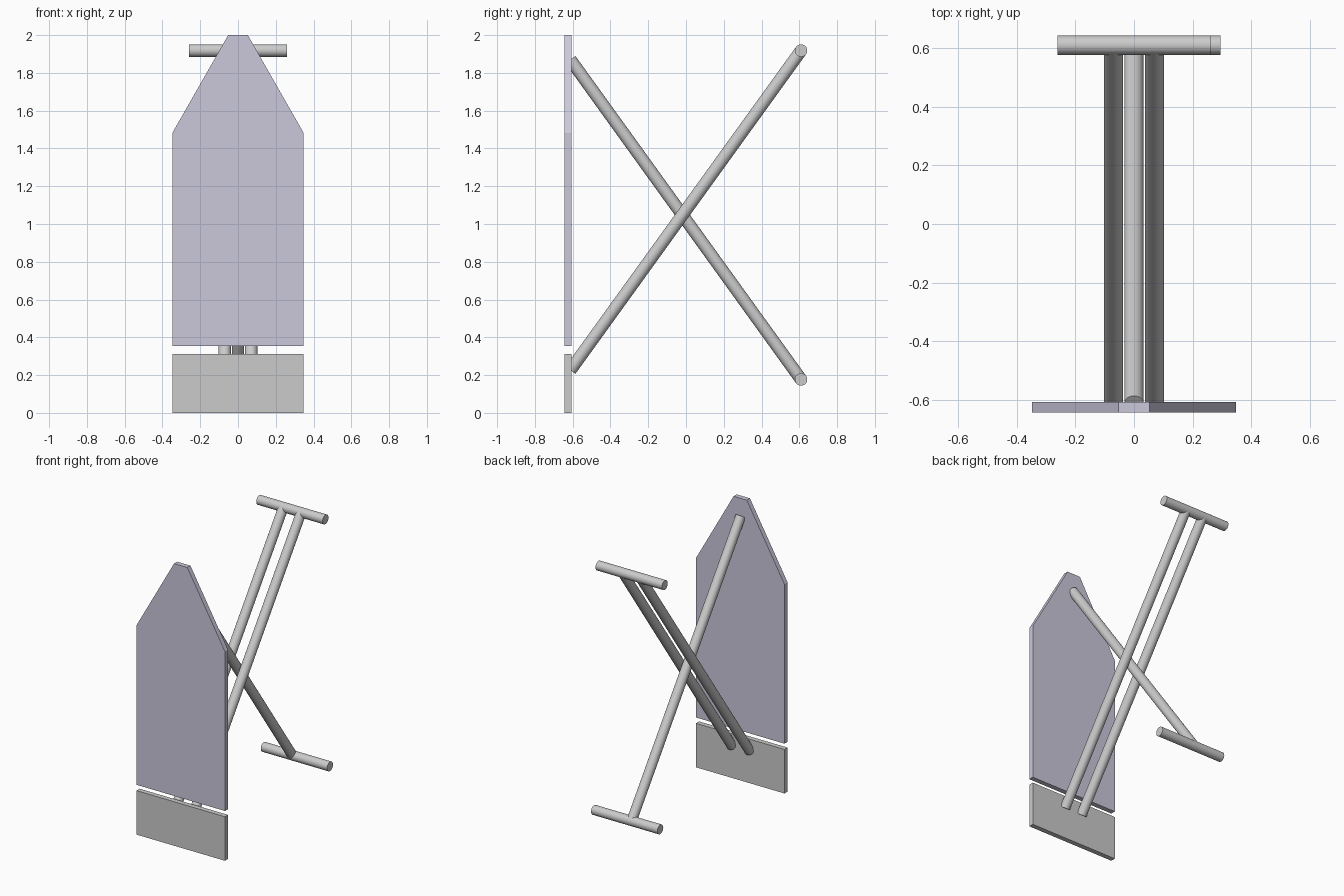
import bpy, bmesh
from mathutils import Vector
from math import radians

if "Cube" in bpy.data.objects:
    bpy.data.objects.remove(bpy.data.objects["Cube"])

R = 0.033                 # tube radius
Y_FRONT, Y_BACK = -0.642, -0.607


def panel(name, profile, color=None):
    """Flat slab: an (x, z) outline extruded along y."""
    bm = bmesh.new()
    face = bm.faces.new([bm.verts.new((x, Y_FRONT, z)) for x, z in profile])
    ext = bmesh.ops.extrude_face_region(bm, geom=[face])
    verts = [v for v in ext["geom"] if isinstance(v, bmesh.types.BMVert)]
    bmesh.ops.translate(bm, verts=verts, vec=(0, Y_BACK - Y_FRONT, 0))
    bmesh.ops.recalc_face_normals(bm, faces=bm.faces)
    mesh = bpy.data.meshes.new(name)
    bm.to_mesh(mesh)
    bm.free()
    obj = bpy.data.objects.new(name, mesh)
    bpy.context.collection.objects.link(obj)
    if color:
        mat = bpy.data.materials.new(name + "_cover")
        mat.diffuse_color = color
        mat.use_nodes = True
        mat.node_tree.nodes["Principled BSDF"].inputs["Base Color"].default_value = mat.diffuse_color
        mesh.materials.append(mat)
    return obj


def tube(name, start, end):
    """Round tube between two points."""
    a, b = Vector(start), Vector(end)
    bpy.ops.mesh.primitive_cylinder_add(
        vertices=24, radius=R, depth=(b - a).length, location=(a + b) / 2,
        rotation=(b - a).to_track_quat('Z', 'Y').to_euler())
    obj = bpy.context.object
    obj.name = name
    bpy.ops.object.shade_smooth_by_angle(angle=radians(40))
    return obj


# Upright ironing surface with tapered nose
panel("ironing_surface",
      [(-0.347, 0.353), (0.347, 0.353), (0.347, 1.483),
       (0.052, 2.0), (-0.052, 2.0), (-0.347, 1.483)],
      (0.60, 0.58, 0.71, 1))

# Iron rest below the surface
panel("iron_rest", [(-0.347, 0), (0.347, 0), (0.347, 0.312), (-0.347, 0.312)])

# Single leg running between the paired legs
tube("single_leg", (0, -0.612, 1.87), (0, 0.609, 0.177))

# Paired legs
for side, x in (("left", -0.07), ("right", 0.07)):
    tube(side + "_paired_leg", (x, -0.612, 0.226), (x, 0.609, 1.918))

# Feet crossbars
tube("paired_leg_foot", (-0.26, 0.609, 1.918), (0.26, 0.609, 1.918))
tube("single_leg_foot", (-0.225, 0.609, 0.177), (0.295, 0.609, 0.177))
